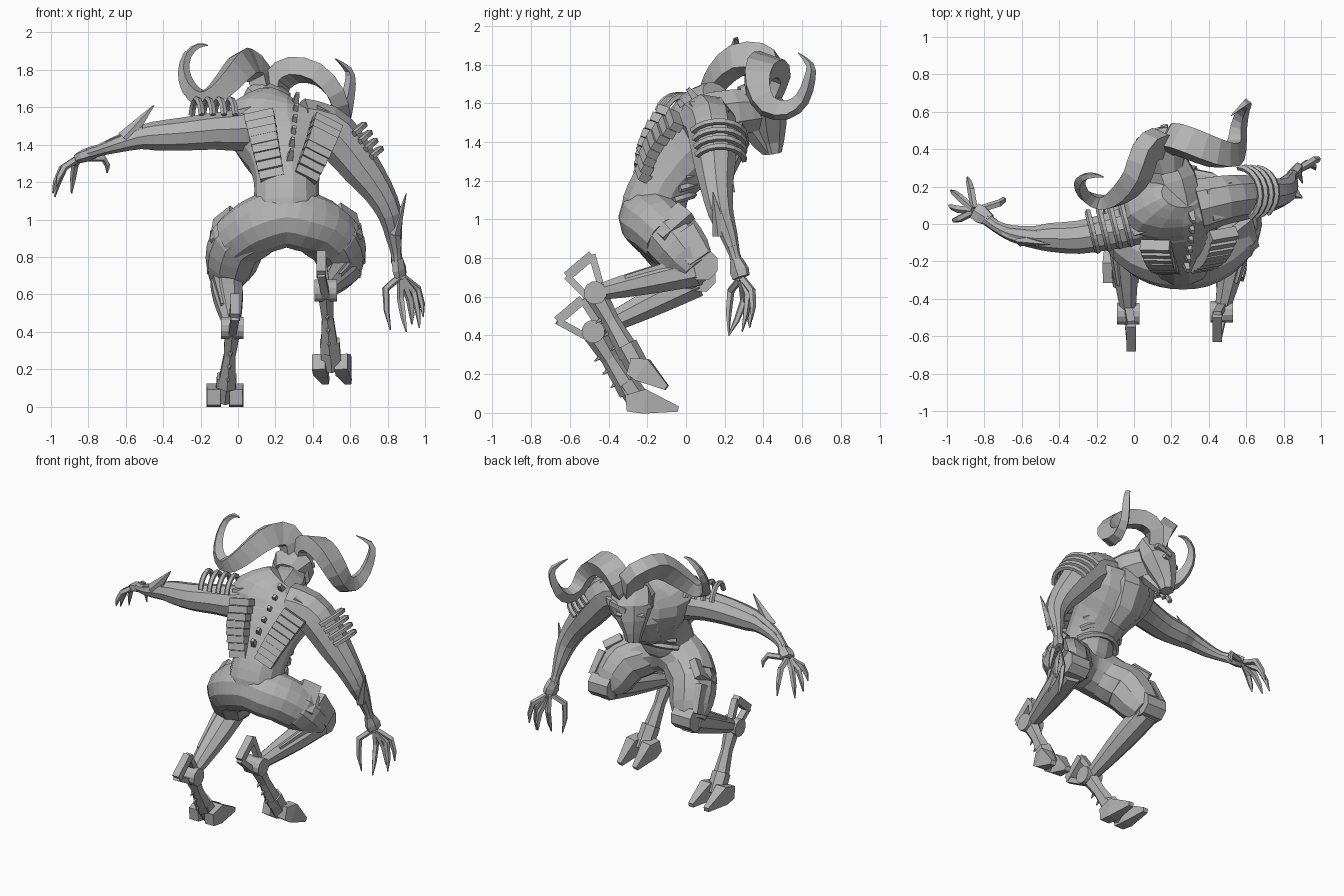
import bpy, bmesh, math
from mathutils import Vector as V

cube = bpy.data.objects.get("Cube")
if cube:
    bpy.data.objects.remove(cube, do_unlink=True)

GREY = (0.45, 0.45, 0.45, 1)
grey = bpy.data.materials.new("stone grey")
grey.use_nodes = True
grey.diffuse_color = GREY
grey.node_tree.nodes["Principled BSDF"].inputs["Base Color"].default_value = GREY


def refine(points, steps):
    """Catmull-Rom resampling of a list of equal-length vectors."""
    out = []
    last = len(points) - 1
    for i in range(last):
        a, b, c, d = (points[max(0, min(last, i + k))] for k in (-1, 0, 1, 2))
        for s in range(steps):
            t = s / steps
            out.append((b * 2 + (c - a) * t + (a * 2 - b * 5 + c * 4 - d) * t * t
                        + (b * 3 - a - c * 3 + d) * t ** 3) / 2)
    return out + [points[-1]]


def loft(name, points, sides=8, ref=(1, 0, 0), steps=1):
    """Skin rings along a path; each point is x, y, z, radius and optional second radius."""
    full = [V(tuple(p) + (p[3],)) if len(p) == 4 else V(tuple(p)) for p in points]
    full = refine(full, steps) if steps > 1 else full
    centres = [V(p[:3]) for p in full]
    bm = bmesh.new()
    rings, side = [], V(ref)
    for i, p in enumerate(full):
        along = (centres[min(i + 1, len(full) - 1)] - centres[max(i - 1, 0)]).normalized()
        side = (side - along * side.dot(along)).normalized()
        other = along.cross(side)
        ring = []
        for k in range(sides):
            ang = math.tau * (k + 0.5) / sides
            offset = side * math.cos(ang) * p[3] + other * math.sin(ang) * p[4]
            ring.append(bm.verts.new(centres[i] + offset))
        rings.append(ring)
    for low, high in zip(rings, rings[1:]):
        for k in range(sides):
            n = (k + 1) % sides
            bm.faces.new((low[k], low[n], high[n], high[k]))
    bm.faces.new(rings[0])
    bm.faces.new(rings[-1])
    bmesh.ops.recalc_face_normals(bm, faces=bm.faces)
    mesh = bpy.data.meshes.new(name)
    bm.to_mesh(mesh)
    bm.free()
    mesh.materials.append(grey)
    obj = bpy.data.objects.new(name, mesh)
    bpy.context.collection.objects.link(obj)


def bar(name, a, b, r1, r2=None, sides=4, ref=(1, 0, 0), taper=1.0):
    r2 = r2 or r1
    loft(name, [(*a, r1, r2), (*b, r1 * taper, r2 * taper)], sides, ref)


def hoop(name, centre, axis, up, radius, thick, sweep=1.7):
    """Bent tube arching over a limb."""
    axis = V(axis).normalized()
    up = V(up)
    up = (up - axis * up.dot(axis)).normalized()
    across = axis.cross(up)
    points = []
    for k in range(9):
        ang = sweep * (k / 4 - 1)
        points.append((*(V(centre) + (up * math.cos(ang) + across * math.sin(ang)) * radius), thick))
    loft(name, points, 5, axis)


# Torso, saddle-shaped hips, chest, neck and head
loft("torso", [(.26, -.17, .92, .1, .1), (.26, -.18, 1.02, .17, .16), (.26, -.15, 1.12, .175, .165),
               (.26, -.11, 1.2, .175, .16), (.25, -.02, 1.31, .2, .19), (.23, .08, 1.42, .27, .21),
               (.22, .11, 1.53, .31, .18), (.23, .14, 1.6, .2, .13), (.25, .16, 1.64, .12, .08)],
     14, (1, .22, 0), 2)
loft("hips", [(.0, -.09, .89, .15), (.08, -.15, .95, .155), (.17, -.18, .99, .16), (.26, -.19, 1.01, .16),
              (.35, -.18, .99, .16), (.44, -.14, .96, .155), (.51, -.08, .9, .15)], 12, (0, 0, 1), 2)
loft("chest", [(.2, .2, 1.5, .15, .1), (.2, .22, 1.4, .17, .1), (.21, .17, 1.28, .13, .09),
               (.23, .09, 1.2, .09, .06)], 8, (1, .4, 0))
loft("neck", [(.24, .1, 1.53, .13), (.21, .24, 1.55, .13), (.16, .35, 1.56, .11)], 8, steps=2)
loft("head", [(.18, .29, 1.63, .08, .06), (.165, .37, 1.66, .13, .09), (.14, .41, 1.57, .145, .11),
              (.12, .425, 1.48, .105, .095), (.105, .44, 1.4, .065, .07), (.1, .45, 1.34, .05, .045)],
     8, (.9, .44, 0))
loft("jaw", [(.16, .32, 1.49, .08, .06), (.125, .39, 1.4, .05, .05), (.11, .42, 1.35, .035, .03)],
     6, (.9, .44, 0))
for s in (-1, 1):
    side = V((.9, .44, 0)) * s
    brow = V((.1, .49, 1.57))
    bar("brow", brow + side * .02, brow + side * .13 + V((.02, -.04, .03)), .022, ref=(0, 0, 1))
    bar("eye", brow + side * .05 - V((0, 0, .035)), brow + side * .09 - V((0, .01, .03)), .016, sides=6)

# Curled ribbon horns meeting at the forehead
loft("right_horn", [(.15, .4, 1.63, .08, .06), (.12, .43, 1.77, .1, .07), (.06, .38, 1.825, .105, .07),
                    (.02, .26, 1.82, .1, .07), (-.05, .17, 1.74, .085, .065), (-.13, .12, 1.665, .07, .05),
                    (-.2, .12, 1.65, .055, .045), (-.26, .15, 1.7, .045, .04), (-.29, .21, 1.79, .035, .03),
                    (-.27, .25, 1.88, .024), (-.21, .26, 1.93, .015), (-.16, .25, 1.93, .003)],
     4, (.4, .9, 0), 2)
loft("left_horn", [(.19, .42, 1.63, .08, .06), (.21, .455, 1.74, .1, .07), (.3, .43, 1.8, .105, .07),
                   (.43, .38, 1.775, .1, .07), (.52, .37, 1.68, .085, .065), (.55, .42, 1.585, .07, .055),
                   (.56, .52, 1.565, .055, .045), (.58, .6, 1.62, .042, .036), (.6, .64, 1.73, .03),
                   (.59, .64, 1.8, .02), (.52, .58, 1.86, .003)],
     4, (.4, .9, 0), 2)

# Arms
loft("right_arm", [(.12, .07, 1.5, .14), (.0, .0, 1.475, .115), (-.14, -.04, 1.47, .1),
                   (-.3, -.07, 1.455, .09), (-.45, -.07, 1.445, .078), (-.53, -.07, 1.435, .062),
                   (-.65, -.05, 1.4, .045), (-.74, -.01, 1.37, .032), (-.79, .03, 1.355, .035)],
     9, (0, 1, 0), 2)
loft("left_arm", [(.34, .1, 1.5, .15), (.47, .13, 1.48, .135), (.56, .14, 1.4, .125),
                  (.66, .15, 1.27, .108), (.75, .16, 1.15, .085), (.81, .18, 1.03, .067),
                  (.83, .22, .92, .047), (.845, .25, .82, .03), (.85, .265, .77, .033)],
     9, (0, 1, 0), 2)
bar("right_elbow_spike", (-.6, -.09, 1.43), (-.45, -.11, 1.61), .05, .03, 5, (1, 0, 0), .08)
bar("left_elbow_spike", (.84, .18, .92), (.9, .14, 1.14), .045, .03, 5, (0, 1, 0), .08)
bar("right_forearm_plate", (-.5, -.08, 1.48), (-.7, -.04, 1.41), .06, .03, ref=(0, 1, 0), taper=.5)
bar("left_forearm_plate", (.83, .16, 1.07), (.865, .235, .86), .05, .025, ref=(0, 1, 0), taper=.5)


def hand(name, wrist, palm, fingers):
    loft(name + "_palm", [(*wrist, .035), (*V(wrist).lerp(V(palm), .6), .055, .035), (*palm, .05, .03)],
         6, (.5, 1, 0))
    for k, (knuckle, tip) in enumerate(fingers):
        knuckle, tip = V(knuckle), V(tip)
        root = V(palm).lerp(knuckle, .15)
        bend = knuckle.lerp(tip, .5) + (knuckle - root) * .12
        loft(f"{name}_finger_{k}", [(*root, .02), (*knuckle, .021), (*bend, .016), (*tip, .004)], 5)


hand("right", (-.77, .02, 1.36), (-.85, .07, 1.33),
     [((-.87, .18, 1.3), (-.89, .25, 1.14)), ((-.93, .14, 1.28), (-.98, .18, 1.12)),
      ((-.94, .08, 1.27), (-.99, .1, 1.14)), ((-.93, .03, 1.28), (-.97, .02, 1.18)),
      ((-.72, .11, 1.33), (-.7, .14, 1.25))])
hand("left", (.85, .26, .79), (.87, .285, .7),
     [((.87, .3, .58), (.9, .22, .4)), ((.94, .32, .61), (.97, .29, .42)),
      ((.96, .34, .63), (.99, .34, .48)), ((.92, .32, .57), (.93, .33, .44)),
      ((.79, .23, .63), (.815, .22, .41))])

# Shoulder hoops and plates
for k in range(4):
    hoop("right_shoulder_hoop", (-.22 + k * .06, -.04 + k * .012, 1.53), (1, .25, 0), (0, 0, 1), .112, .018, 1.3)
    t = k / 3
    hoop("left_shoulder_hoop", V((.56, .16, 1.42)).lerp(V((.66, .17, 1.3)), t),
         (.6, .05, -.8), (.8, .25, .6), .145 - t * .015, .018, 1.3)
bar("left_shoulder_plate", (.4, .1, 1.6), (.53, .14, 1.53), .12, .03, ref=(0, 1, 0))
bar("right_shoulder_plate", (.1, .05, 1.59), (-.02, .01, 1.56), .11, .03, ref=(0, 1, 0))

# Banded rib panels on the back
for name, low, high in (("right", (.18, -.235, 1.24), (.115, -.12, 1.55)),
                        ("left", (.365, -.22, 1.24), (.475, -.06, 1.51))):
    low, high = V(low), V(high)
    tilt = (high - low).normalized()
    out = V((-.1 if name == "right" else .35, -1, .35))
    reach = out.cross(tilt).normalized()
    for k in range(8):
        t = k / 7
        mid = low.lerp(high, t) + out * .03 * math.sin(math.pi * t)
        width = reach * (.065 + .015 * t)
        bar(name + "_rib_band", mid - width, mid + width, .032, .042, ref=tilt)

# Spine spikes and belly bands
for k in range(6):
    base = V((.27, -.19, 1.3)).lerp(V((.3, .07, 1.6)), k / 5)
    bar("spine_spike", base, base + V((.02, -.06, .075)), .028, .032, taper=.5)
for k in range(4):
    hoop("belly_band", (.26, -.12 + k * .03, 1.08 + k * .06), (0, -.3, 1), (0, 1, 0), .165, .02, 1.2)


# Legs with backward hocks and cloven hooves
def leg(name, s, hip, thigh, knee, hock, ankle, heel, tip, spur):
    hip, thigh, knee, hock, ankle, heel, tip, spur = map(V, (hip, thigh, knee, hock, ankle, heel, tip, spur))
    out = V((s * .8, .1, .55)).normalized()
    loft(name + "_thigh", [(*hip, .13), (*hip.lerp(thigh, .5), .15), (*thigh, .155),
                           (*thigh.lerp(knee, .6), .14), (*knee, .1)], 10, steps=2)
    calf = knee.lerp(hock, .35)
    loft(name + "_calf", [(*knee, .09), (*calf, .085, .08), (*knee.lerp(hock, .75), .06), (*hock, .04)],
         8, steps=2)
    bar(name + "_thigh_plate", hip.lerp(thigh, .55) + out * .135, thigh.lerp(knee, .15) + out * .14,
        .14, .035, ref=(0, 1, .6))
    bar(name + "_lower_thigh_plate", thigh.lerp(knee, .25) + out * .13, knee + out * .1,
        .11, .035, ref=(0, 1, .6), taper=.8)
    bar(name + "_calf_plate", calf.lerp(knee, .6) + out * .07, knee.lerp(hock, .7) + out * .045,
        .06, .03, ref=(0, 0, 1), taper=.7)
    cap = knee + V((0, .025, .025))
    bar(name + "_knee_cap", cap - V((.075, 0, 0)), cap + V((.075, 0, 0)), .085, sides=8, ref=(0, 0, 1))
    wide = V((.06, 0, 0))
    bar(name + "_hock_disc", hock - wide, hock + wide, .06, sides=12, ref=(0, 0, 1))
    loft(name + "_shank", [(*hock, .05, .06), (*hock.lerp(ankle, .45), .035, .045), (*ankle, .055, .06)], 6)
    # Open fan behind the hock
    spread = V((0, .065, .055))
    for e in (-1, 1):
        bar(name + "_fan_strut", hock + spread * e * .5, spur + spread * e, .03, .025)
    bar(name + "_fan_edge", spur - spread, spur + spread, .035, .035)
    for k in range(3):
        root = hock.lerp(ankle, .35 + k * .22)
        bar(name + "_stud", root, root + V((0, -.06, -.045)), .025, sides=5, taper=.1)
    for e in (-1, 1):
        side = V((e * .06, 0, 0))
        top = heel.lerp(tip, .35) + side + V((0, 0, .02))
        loft(name + "_hoof", [(*(heel + side), .05, .06), (*top, .055, .09), (*(tip + side), .025, .02)], 4)
    bar(name + "_fetlock", ankle + V((0, -.02, .05)), heel.lerp(tip, .3), .06, .06, 6)


leg("right", -1, (.17, -.18, .98), (.0, -.08, .88), (-.065, .05, .68), (-.03, -.48, .42),
    (-.06, -.29, .11), (-.07, -.31, .05), (-.07, -.04, .02), (-.015, -.6, .53))
leg("left", 1, (.35, -.18, .98), (.51, -.07, .9), (.58, .06, .74), (.47, -.47, .62),
    (.49, -.29, .3), (.49, -.29, .24), (.53, -.1, .13), (.445, -.55, .76))
